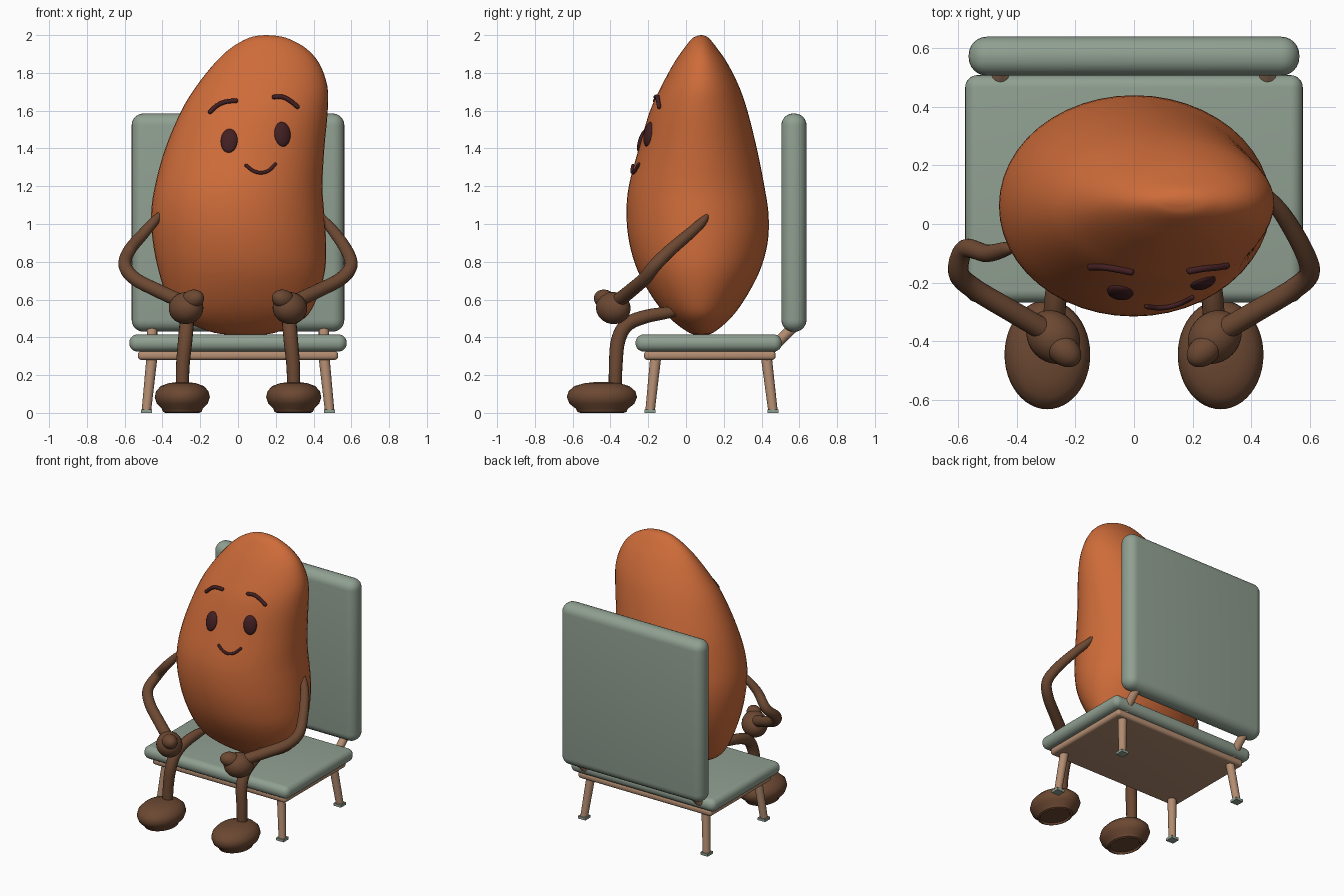
import bpy, bmesh, math
from mathutils import Vector
from mathutils.bvhtree import BVHTree

if "Cube" in bpy.data.objects:
    bpy.data.objects.remove(bpy.data.objects["Cube"])


def material(name, rgb):
    m = bpy.data.materials.new(name)
    m.diffuse_color = (*rgb, 1)
    m.use_nodes = True
    m.node_tree.nodes["Principled BSDF"].inputs["Base Color"].default_value = m.diffuse_color
    return m


ORANGE = material("orange skin", (0.62, 0.15, 0.042))
BROWN = material("brown limbs", (0.15, 0.065, 0.032))
DARK = material("dark face", (0.055, 0.014, 0.016))
GREEN = material("sage cushion", (0.28, 0.35, 0.285))
TAN = material("tan wood", (0.45, 0.265, 0.165))


def finish(ob, name, mat, angle=40):
    ob.name = name
    ob.data.materials.clear()
    ob.data.materials.append(mat)
    bpy.ops.object.select_all(action='DESELECT')
    ob.select_set(True)
    bpy.context.view_layer.objects.active = ob
    bpy.ops.object.shade_smooth_by_angle(angle=math.radians(angle))
    return ob


def smooth_rows(rows, steps):
    """Catmull-Rom interpolation through rows of numbers."""
    rows = [Vector(r) for r in rows]
    p = [rows[0] * 2 - rows[1]] + rows + [rows[-1] * 2 - rows[-2]]
    out = []
    for i in range(1, len(p) - 2):
        a, b, c, d = p[i - 1:i + 3]
        for k in range(steps):
            t = k / steps
            out.append(0.5 * (2 * b + (c - a) * t + (2 * a - 5 * b + 4 * c - d) * t * t
                              + (3 * b - a - 3 * c + d) * t ** 3))
    return out + [rows[-1]]


def rings(name, rows, mat, n=48):
    """Stack of elliptical rings: each row is x centre, y centre, x radius, y radius, z."""
    bm = bmesh.new()
    loops = []
    for cx, cy, rx, ry, z in rows:
        loops.append([bm.verts.new((cx + rx * math.cos(2 * math.pi * i / n),
                                    cy + ry * math.sin(2 * math.pi * i / n), z)) for i in range(n)])
    for lo, hi in zip(loops, loops[1:]):
        for i in range(n):
            bm.faces.new((lo[i], lo[(i + 1) % n], hi[(i + 1) % n], hi[i]))
    bm.faces.new(loops[0][::-1])
    bm.faces.new(loops[-1])
    me = bpy.data.meshes.new(name)
    bm.to_mesh(me)
    bm.free()
    ob = bpy.data.objects.new(name, me)
    bpy.context.collection.objects.link(ob)
    return finish(ob, name, mat)


def tube(name, pts, mat, steps=6):
    """Round tube through points of x, y, z, radius."""
    cu = bpy.data.curves.new(name, 'CURVE')
    cu.dimensions = '3D'
    cu.bevel_depth = 1
    cu.bevel_resolution = 6
    cu.use_fill_caps = True
    path = smooth_rows(pts, steps)
    sp = cu.splines.new('POLY')
    sp.points.add(len(path) - 1)
    for q, v in zip(sp.points, path):
        q.co = (v[0], v[1], v[2], 1)
        q.radius = v[3]
    ob = bpy.data.objects.new(name, cu)
    bpy.context.collection.objects.link(ob)
    bpy.ops.object.select_all(action='DESELECT')
    ob.select_set(True)
    bpy.context.view_layer.objects.active = ob
    bpy.ops.object.convert(target='MESH')
    return finish(bpy.context.object, name, mat, 60)


def ball(name, loc, size, mat, axis=(0, 0, 1)):
    bpy.ops.mesh.primitive_uv_sphere_add(segments=28, ring_count=16, location=loc)
    ob = bpy.context.object
    ob.scale = size
    ob.rotation_euler = Vector(axis).to_track_quat('Z', 'Y').to_euler()
    return finish(ob, name, mat)


def box(name, lo, hi, mat, bevel):
    lo, hi = Vector(lo), Vector(hi)
    bpy.ops.mesh.primitive_cube_add(size=1, location=(lo + hi) / 2)
    ob = bpy.context.object
    ob.scale = hi - lo
    bpy.ops.object.transform_apply(location=False, rotation=False)
    if bevel:
        m = ob.modifiers.new("round", 'BEVEL')
        m.width = bevel
        m.segments = 6
        bpy.ops.object.modifier_apply(modifier="round")
    return finish(ob, name, mat)


# Bean body: z, left, right, front, back
outline = [
    (0.412, 0.03, 0.07, 0.07, 0.09), (0.425, -0.13, 0.20, 0.015, 0.145),
    (0.50, -0.30, 0.35, -0.085, 0.235), (0.60, -0.37, 0.415, -0.17, 0.31),
    (0.75, -0.42, 0.46, -0.255, 0.39), (0.90, -0.45, 0.466, -0.30, 0.432),
    (1.05, -0.46, 0.457, -0.315, 0.437), (1.20, -0.44, 0.447, -0.303, 0.415),
    (1.40, -0.385, 0.457, -0.25, 0.375), (1.60, -0.30, 0.475, -0.19, 0.325),
    (1.73, -0.22, 0.473, -0.13, 0.28), (1.85, -0.125, 0.43, -0.065, 0.22),
    (1.93, -0.04, 0.36, -0.01, 0.165), (1.98, 0.045, 0.27, 0.03, 0.125),
    (1.996, 0.10, 0.205, 0.06, 0.10), (2.0, 0.148, 0.152, 0.078, 0.082)]
body = rings("bean_body", [((l + r) / 2, (f + b) / 2, (r - l) / 2, (b - f) / 2, z)
                           for z, l, r, f, b in smooth_rows(outline, 4)], ORANGE)

# Face, placed on the front of the body
surface = BVHTree.FromObject(body, bpy.context.evaluated_depsgraph_get())


def on_body(x, z):
    hit, normal, _, _ = surface.ray_cast(Vector((x, -2, z)), Vector((0, 1, 0)))
    return hit, normal


for side, x, z in (("left", -0.047, 1.44), ("right", 0.235, 1.475)):
    p, nrm = on_body(x, z)
    ball(side + "_eye", p, (0.045, 0.066, 0.022), DARK, nrm)

for name, pts in (
        ("left_eyebrow", [(-0.145, 1.592), (-0.105, 1.627), (-0.06, 1.645), (-0.01, 1.65)]),
        ("right_eyebrow", [(0.19, 1.67), (0.235, 1.67), (0.275, 1.65), (0.312, 1.62)]),
        ("mouth", [(0.043, 1.308), (0.08, 1.28), (0.12, 1.27), (0.16, 1.281), (0.195, 1.315)])):
    r = 0.009 if name == "mouth" else 0.012
    path = [(*(on_body(x, z)[0] + on_body(x, z)[1] * 0.006), r) for x, z in pts]
    tube(name, path, DARK, 5)
    for end in (path[0], path[-1]):
        ball(name + "_end", end[:3], (r, r, r), DARK)

# Arms, hands, legs and feet
shoulders = {-1: [(0.41, -0.085, 1.06, 0.010), (0.435, -0.085, 1.025, 0.024), (0.50, -0.10, 0.95, 0.030)],
             1: [(0.44, 0.115, 1.05, 0.010), (0.465, 0.085, 1.01, 0.024), (0.515, 0.02, 0.95, 0.030)]}
for s, side in ((-1, "left"), (1, "right")):
    arm = shoulders[s] + [(0.575, -0.085, 0.86, 0.033), (0.598, -0.165, 0.78, 0.035),
                          (0.545, -0.22, 0.71, 0.036), (0.42, -0.295, 0.645, 0.037),
                          (0.29, -0.37, 0.585, 0.038)]
    tube(side + "_arm", [(s * x, y, z, r) for x, y, z, r in arm], BROWN)
    ball(side + "_hand", (s * 0.275, -0.385, 0.555), (0.085, 0.085, 0.098), BROWN, (s * -0.6, -0.6, 0.1))
    ball(side + "_thumb", (s * 0.24, -0.43, 0.602), (0.05, 0.05, 0.068), BROWN, (s * -0.7, -0.6, 0.2))
    leg = [(0.295, -0.375, 0.11, 0.034), (0.292, -0.372, 0.25, 0.036), (0.28, -0.36, 0.38, 0.038),
           (0.272, -0.315, 0.465, 0.038), (0.265, -0.22, 0.508, 0.036), (0.25, -0.10, 0.53, 0.031),
           (0.23, -0.02, 0.54, 0.018)]
    tube(side + "_leg", [(s * x, y, z, r) for x, y, z, r in leg], BROWN)
    profile = [(0.58, 0.012), (0.62, 0.0), (0.70, 0.006), (0.74, 0.022), (0.92, 0.048), (1.0, 0.083),
               (0.95, 0.115), (0.78, 0.142), (0.5, 0.157), (0.2, 0.163), (0.01, 0.164)]
    rings(side + "_foot", [(s * 0.295, -0.445, 0.146 * r, 0.186 * r, z) for r, z in profile], BROWN)

# Chair cushions and wooden frame
box("seat_cushion", (-0.575, -0.267, 0.325), (0.575, 0.507, 0.415), GREEN, 0.042)
box("back_cushion", (-0.563, 0.505, 0.43), (0.563, 0.638, 1.585), GREEN, 0.062)
box("seat_frame", (-0.53, -0.222, 0.28), (0.53, 0.475, 0.328), TAN, 0.02)

# Splayed chair legs with pads, and struts holding the back
for s, side in ((-1, "left"), (1, "right")):
    for end, top, foot in (("front", -0.16, -0.19), ("back", 0.425, 0.46)):
        tube(f"{side}_{end}_chair_leg", [(s * 0.455, top, 0.30, 0.029), (s * 0.485, foot, 0.012, 0.025)], TAN, 1)
        box(f"{side}_{end}_foot_pad", (s * 0.485 - 0.029, foot - 0.029, 0),
            (s * 0.485 + 0.029, foot + 0.029, 0.018), GREEN, 0)
    tube(side + "_back_strut", [(s * 0.455, 0.43, 0.32, 0.028), (s * 0.455, 0.575, 0.46, 0.028)], TAN, 1)
